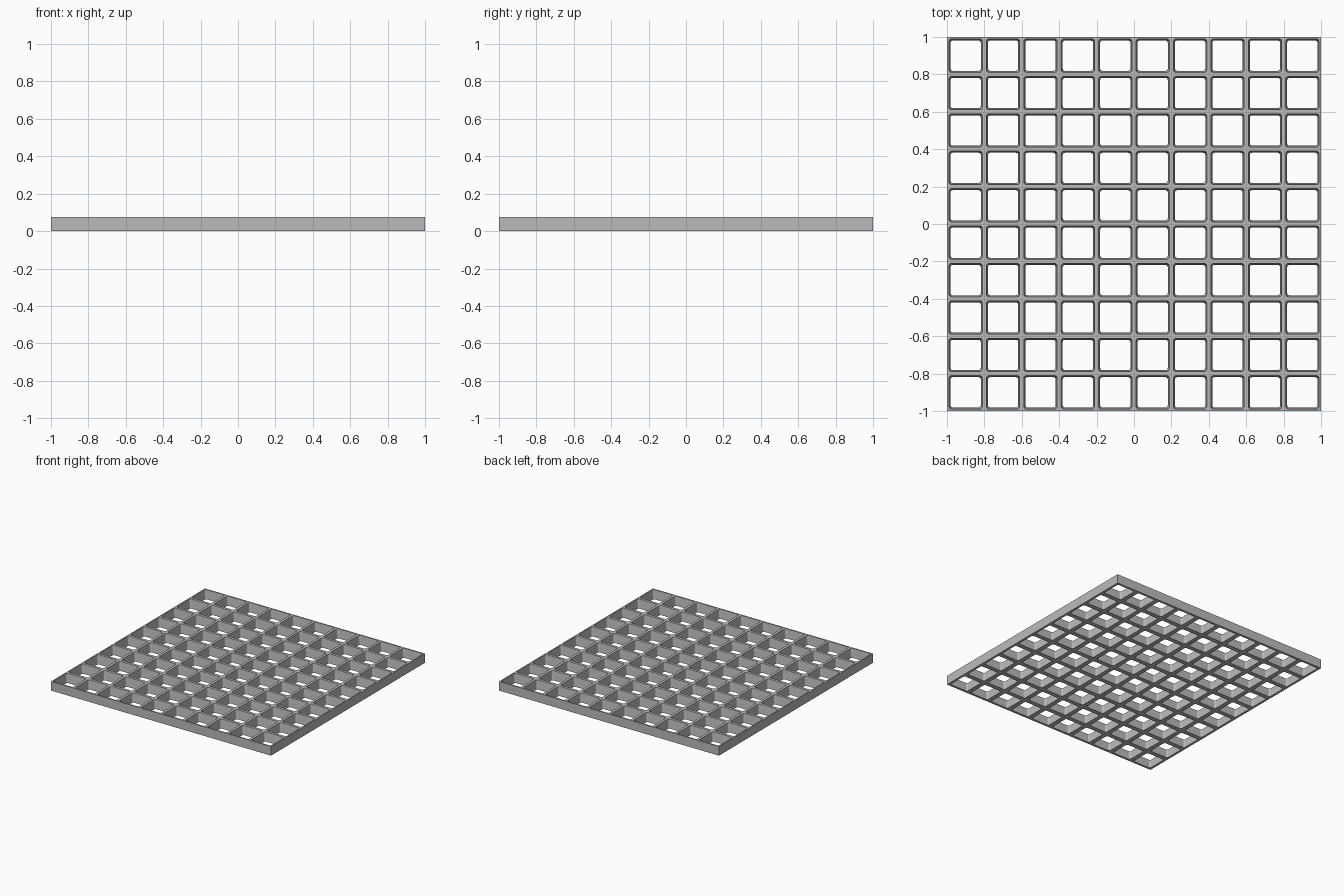
import bpy
import bmesh
from math import cos, sin, pi

cube = bpy.data.objects.get("Cube")
if cube:
    bpy.data.objects.remove(cube, do_unlink=True)

CELLS = 10
PITCH = 2 / CELLS
HEIGHT = 0.075
TOP_HALF = 0.011      # half bar width at the top
BASE_HALF = 0.019     # half bar width at the base
RADIUS = 0.012        # rounding of the opening corners
STEPS = 3

grey = bpy.data.materials.new("grating_grey")
grey.use_nodes = True
colour = (0.5, 0.5, 0.5, 1)
grey.diffuse_color = colour
grey.node_tree.nodes["Principled BSDF"].inputs["Base Color"].default_value = colour

bm = bmesh.new()


def opening(cx, cy, z, margin):
    """Rounded square hole outline, one list of points per corner."""
    inner = PITCH / 2 - margin - RADIUS
    corners = []
    for k in range(4):
        mid = pi / 4 + k * pi / 2
        sx, sy = (1 if cos(mid) > 0 else -1), (1 if sin(mid) > 0 else -1)
        angles = [k * pi / 2 + i * pi / 2 / STEPS for i in range(STEPS + 1)]
        corners.append([bm.verts.new((cx + sx * inner + RADIUS * cos(a),
                                      cy + sy * inner + RADIUS * sin(a), z))
                        for a in angles])
    return corners


def face_ring(cx, cy, z, margin):
    """Flat bar face around one opening."""
    h = PITCH / 2
    outer = [bm.verts.new((cx + sx * h, cy + sy * h, z))
             for sx, sy in ((1, 1), (-1, 1), (-1, -1), (1, -1))]
    arcs = opening(cx, cy, z, margin)
    for k in range(4):
        n = (k + 1) % 4
        for a, b in zip(arcs[k], arcs[k][1:]):
            bm.faces.new((outer[k], b, a))
        bm.faces.new((outer[k], outer[n], arcs[n][0], arcs[k][-1]))
    return outer, [v for arc in arcs for v in arc]


# Cells: top and base faces, tapered walls, and outer sides on the border
for i in range(CELLS):
    for j in range(CELLS):
        cx, cy = -1 + (i + 0.5) * PITCH, -1 + (j + 0.5) * PITCH
        top, top_hole = face_ring(cx, cy, HEIGHT, TOP_HALF)
        base, base_hole = face_ring(cx, cy, 0, BASE_HALF)
        for k in range(len(top_hole)):
            n = (k + 1) % len(top_hole)
            bm.faces.new((top_hole[k], top_hole[n], base_hole[n], base_hole[k]))
        on_border = (j == CELLS - 1, i == 0, j == 0, i == CELLS - 1)
        for k in range(4):
            if on_border[k]:
                n = (k + 1) % 4
                bm.faces.new((top[k], top[n], base[n], base[k]))

# Weld the cells into one panel
bmesh.ops.remove_doubles(bm, verts=bm.verts[:], dist=0.0005)
bmesh.ops.recalc_face_normals(bm, faces=bm.faces[:])

mesh = bpy.data.meshes.new("grating_panel")
bm.to_mesh(mesh)
bm.free()
mesh.materials.append(grey)
panel = bpy.data.objects.new("grating_panel", mesh)
bpy.context.collection.objects.link(panel)
